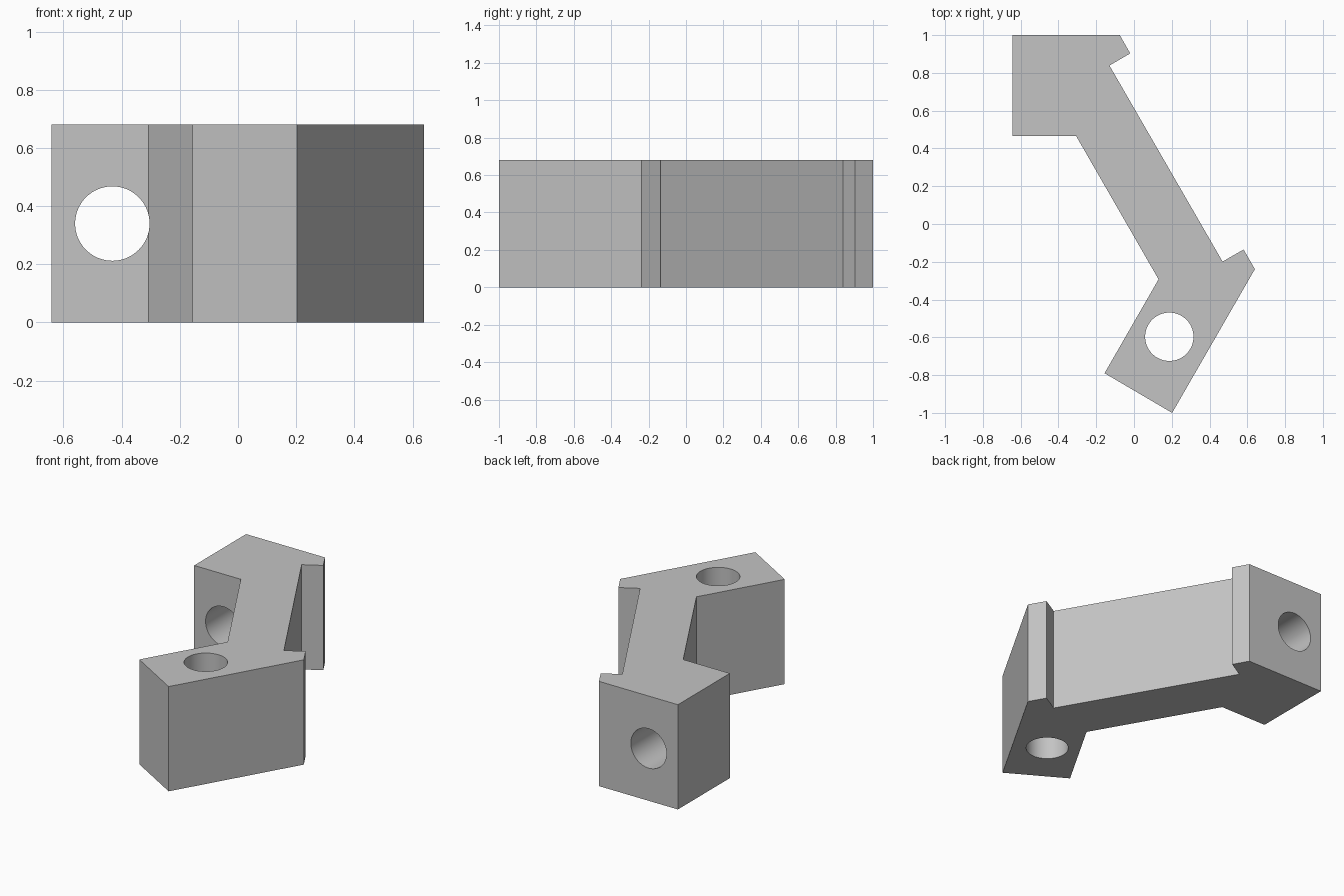
import bpy
import bmesh
from math import radians

cube = bpy.data.objects.get("Cube")
if cube:
    bpy.data.objects.remove(cube, do_unlink=True)

HEIGHT = 0.68
HOLE_RADIUS = 0.128

# Single grey material
grey = bpy.data.materials.new("plain grey")
grey.use_nodes = True
colour = (0.55, 0.55, 0.55, 1)
grey.diffuse_color = colour
grey.node_tree.nodes["Principled BSDF"].inputs["Base Color"].default_value = colour

# Plan outline: square end block, slanted web, angled end block, two lips
outline = [(-0.642, 1.0), (-0.075, 1.0), (-0.02, 0.903), (-0.13, 0.839),
           (0.469, -0.199), (0.58, -0.135), (0.64, -0.239), (0.202, -1.0),
           (-0.156, -0.79), (0.13, -0.293), (-0.307, 0.467), (-0.642, 0.467)]

bm = bmesh.new()
base = bm.faces.new([bm.verts.new((x, y, 0)) for x, y in outline])
raised = bmesh.ops.extrude_face_region(bm, geom=[base])["geom"]
bmesh.ops.translate(bm, vec=(0, 0, HEIGHT),
                    verts=[v for v in raised if isinstance(v, bmesh.types.BMVert)])
bmesh.ops.recalc_face_normals(bm, faces=bm.faces)
mesh = bpy.data.meshes.new("angled_bracket")
bm.to_mesh(mesh)
bm.free()
mesh.materials.append(grey)
bracket = bpy.data.objects.new("angled_bracket", mesh)
bpy.context.collection.objects.link(bracket)


def drill(name, location, rotation, depth):
    """Cut a round through hole in the bracket."""
    bpy.ops.mesh.primitive_cylinder_add(vertices=64, radius=HOLE_RADIUS, depth=depth,
                                        location=location, rotation=rotation)
    cutter = bpy.context.object
    cutter.name = name
    cutter.hide_render = True
    cutter.data.materials.append(grey)
    bpy.ops.object.select_all(action="DESELECT")
    bracket.select_set(True)
    bpy.context.view_layer.objects.active = bracket
    cut = bracket.modifiers.new(name, "BOOLEAN")
    cut.operation = "DIFFERENCE"
    cut.solver = "EXACT"
    cut.object = cutter
    bpy.ops.object.modifier_apply(modifier=cut.name)
    bpy.data.objects.remove(cutter, do_unlink=True)


# Vertical hole in the angled block, horizontal hole in the square block
drill("vertical_hole", (0.187, -0.597, HEIGHT / 2), (0, 0, 0), 1)
drill("horizontal_hole", (-0.432, 0.75, HEIGHT / 2), (radians(90), 0, 0), 0.8)

bpy.ops.object.shade_smooth_by_angle(angle=radians(25))
